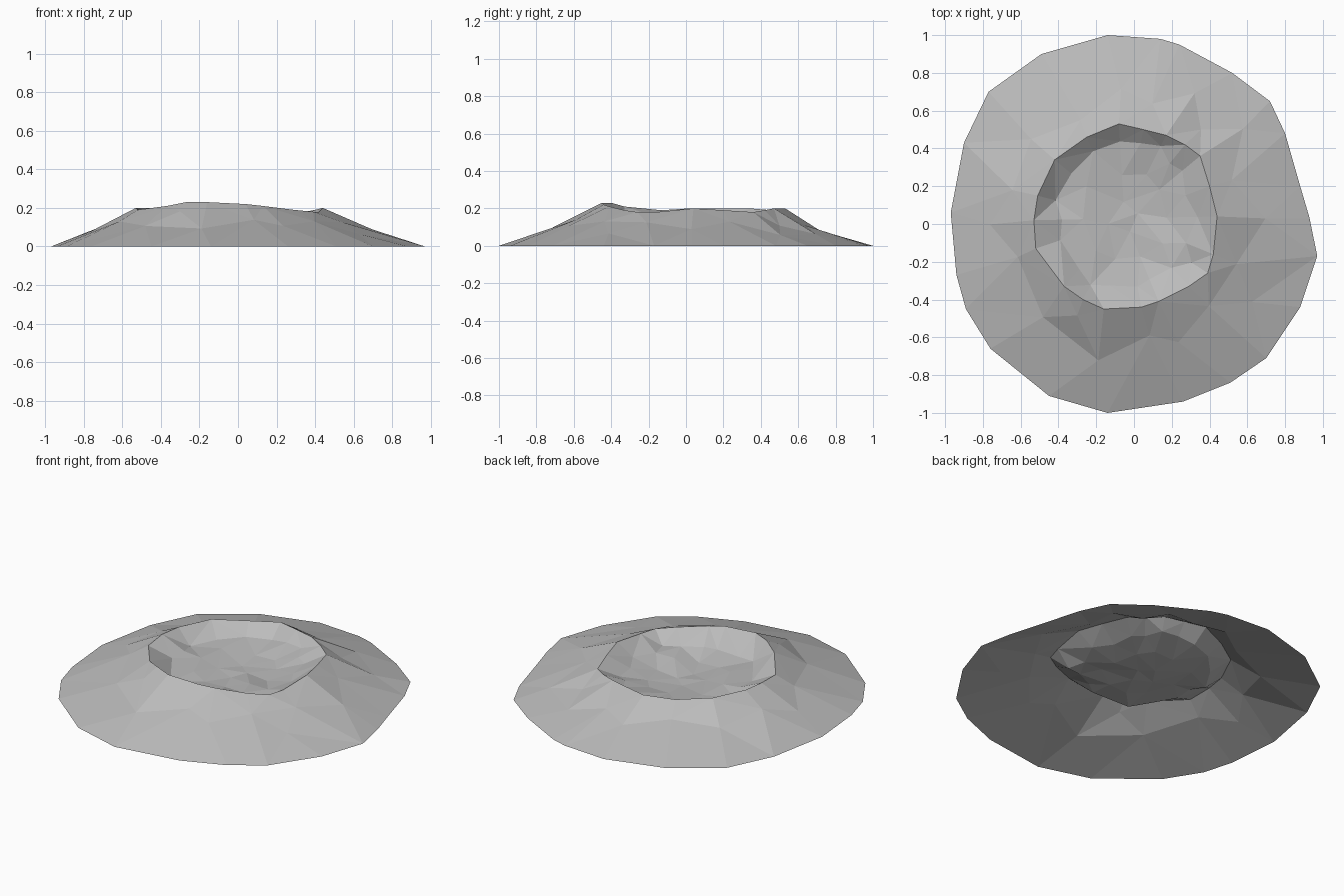
import bpy
import random
from mathutils import Vector
from mathutils.geometry import delaunay_2d_cdt

random.seed(4)

cube = bpy.data.objects.get("Cube")
if cube:
    bpy.data.objects.remove(cube, do_unlink=True)

# Single stone colour
stone = bpy.data.materials.new("grey_stone")
stone.use_nodes = True
stone_colour = (0.5, 0.5, 0.5, 1)
stone.diffuse_color = stone_colour
shader = stone.node_tree.nodes["Principled BSDF"]
shader.inputs["Base Color"].default_value = stone_colour
shader.inputs["Roughness"].default_value = 0.9

# Irregular foot outline on the ground, in hundredths
foot = [(-14, 100), (-49, 90), (-77, 70), (-90, 43), (-97, 6), (-94, -27),
        (-89, -45), (-76, -66), (-45, -91), (-14, -100), (26, -94), (51, -84),
        (70, -71), (88, -44), (97, -17), (93, 3), (88, 20), (80, 48),
        (72, 65), (52, 80), (24, 95), (14, 98)]

# Crater lip: x, y, height, in hundredths
lip = [(-8, 53, 20), (-25, 46, 19), (-42, 34, 20), (-51, 15, 20), (-53, 2, 20),
       (-52, -13, 19), (-37, -33, 21), (-27, -40, 23), (-16, -45, 23),
       (4, -44, 22), (13, -41, 21), (29, -33, 19), (39, -26, 18),
       (42, -16, 18), (44, 4, 20), (40, 20, 19), (35, 36, 18), (27, 42, 19),
       (17, 47, 20), (5, 50, 20)]

foot_points = [Vector((x, y, 0)) / 100 for x, y in foot]
lip_points = [Vector(p) / 100 for p in lip]
centre = Vector((-0.05, 0.03, 0))


def closed_loop(start, count):
    return [(start + i, start + (i + 1) % count) for i in range(count)]


def slope_points():
    """Scattered facet corners on the outer slope, hollowed at the back."""
    points = []
    for i, p in enumerate(lip_points):
        outward = Vector((p.x, p.y, 0)) - centre
        base = outward.normalized() * 0.94
        t = random.uniform(0.15, 0.35) if i % 2 else random.uniform(0.4, 0.62)
        point = p.lerp(base, t)
        hollow = 0.8 if p.y > 0.3 else 0.96
        point.z *= hollow * random.uniform(0.93, 1.03)
        points.append(point)
    return points


def bowl_points(scale, depth, step):
    """One uneven ring of corners inside the bowl."""
    points = []
    for p in lip_points[::step]:
        reach = scale * random.uniform(0.9, 1.08)
        if p.y > 0.3:
            reach = min(reach * 1.08, 0.88)
        point = centre.lerp(p, reach)
        point.z = depth + random.uniform(-0.015, 0.015)
        points.append(point)
    return points


# Gather the rings and triangulate them as one open surface
points = foot_points + lip_points + slope_points()
points += bowl_points(0.76, 0.13, 1) + bowl_points(0.47, 0.11, 2)
points += bowl_points(0.17, 0.105, 5)
edges = closed_loop(0, len(foot)) + closed_loop(len(foot), len(lip))
flat = [p.to_2d() for p in points]
verts, _, faces, sources, _, _ = delaunay_2d_cdt(flat, edges, [], 1, 1e-5)
heights = [points[s[0]].z if s else 0 for s in sources]

mesh = bpy.data.meshes.new("crater")
mesh.from_pydata([(v.x, v.y, z) for v, z in zip(verts, heights)], [], faces)
mesh.materials.append(stone)
mesh.update()
crater = bpy.data.objects.new("crater", mesh)
bpy.context.collection.objects.link(crater)
